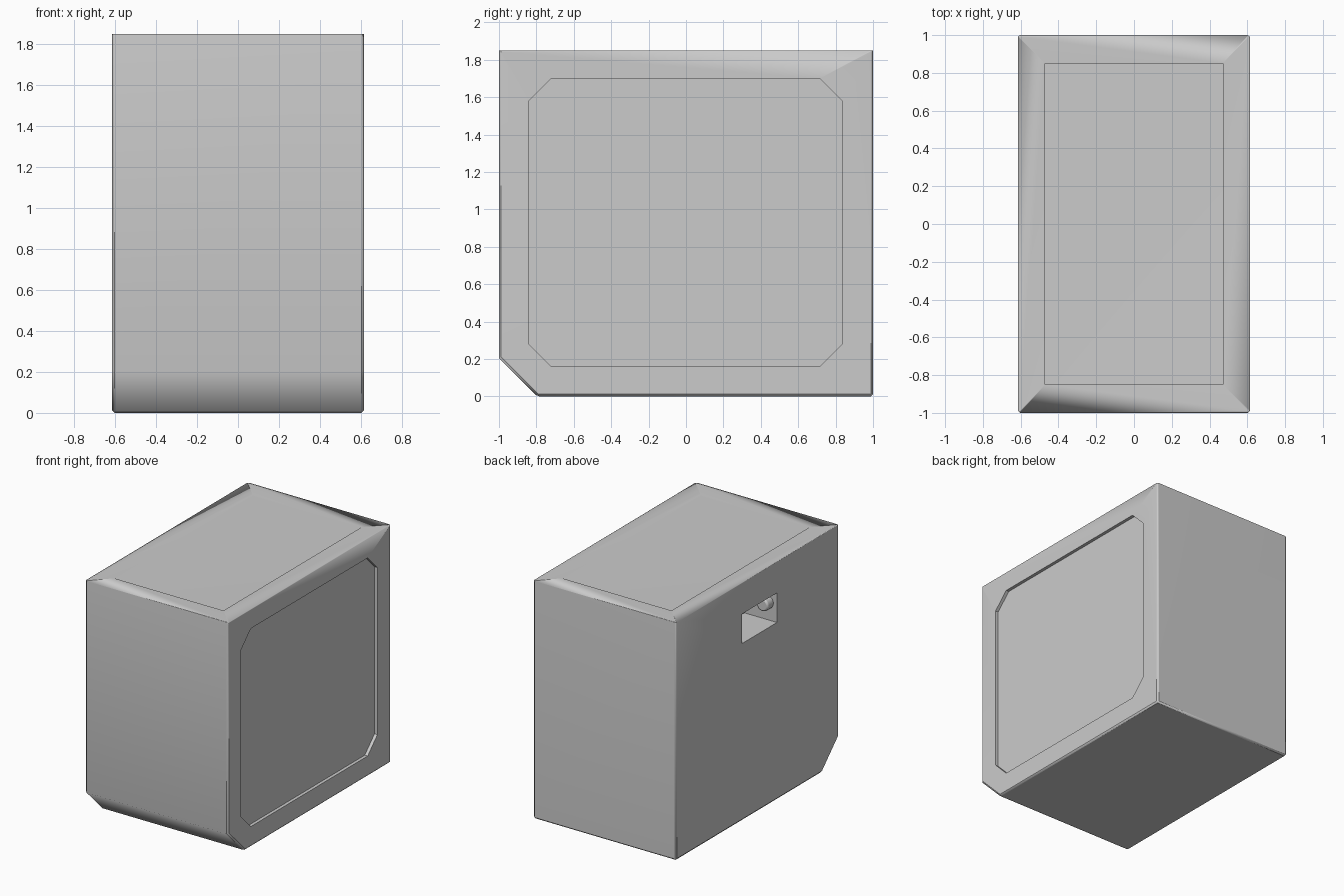
import bpy, bmesh
from math import radians
from mathutils import Vector

if "Cube" in bpy.data.objects:
    bpy.data.objects.remove(bpy.data.objects["Cube"])

W, D, H = 0.615, 1.0, 1.85          # half width, half depth, height
CUT = 0.205                         # front lower chamfer

gray = bpy.data.materials.new("light gray")
gray.use_nodes = True
gray.diffuse_color = (0.6, 0.6, 0.6, 1)
gray.node_tree.nodes["Principled BSDF"].inputs["Base Color"].default_value = (0.6, 0.6, 0.6, 1)

bm = bmesh.new()
bevel_weight = bm.edges.layers.float.new("bevel_weight_edge")


def ring(x, pts):
    return [bm.verts.new((x, y, z)) for y, z in pts]


def sharpen(*pairs, weight=0.0):
    for pair in pairs:
        edge = bm.edges.get(pair)
        edge.smooth = False
        edge[bevel_weight] = weight


def recess(loop, offset, crisp=True):
    """Pocket: a wall around the loop and a flat floor."""
    floor = [bm.verts.new(v.co + Vector(offset)) for v in loop]
    bm.faces.new(floor)
    n = len(loop)
    for i in range(n):
        j = (i + 1) % n
        bm.faces.new((loop[i], loop[j], floor[j], floor[i]))
        if crisp:
            sharpen((loop[i], loop[j]), (floor[i], floor[j]), (loop[i], floor[i]))


# Cabinet outline, shared by both sides: chamfer, bottom, back and front walls
outline = [(-D, CUT), (CUT - D, 0), (D, 0), (D, H), (-D, H)]
left = ring(W, outline)
right = ring(-W, outline)
for i in (0, 1, 2, 4):
    j = (i + 1) % 5
    bm.faces.new((left[i], left[j], right[j], right[i]))

# Top: mitred rim with a shallow sunken panel
ix, iy = W - 0.145, D - 0.15
rim = [left[3], left[4], right[4], right[3]]
inner = [bm.verts.new((x, y, H)) for x, y in ((ix, iy), (ix, -iy), (-ix, -iy), (-ix, iy))]
for i in range(4):
    j = (i + 1) % 4
    bm.faces.new((rim[i], rim[j], inner[j], inner[i]))
    sharpen((rim[i], inner[i]))
recess(inner, (0, 0, -0.008), crisp=False)

# Left side: border around a sunken panel with clipped corners
c, y0, y1, z0, z1 = 0.12, -0.84, 0.835, 0.16, 1.70
panel = ring(W, [(y0, z0 + c), (y0 + c, z0), (y1 - c, z0), (y1, z0 + c),
                 (y1, z1 - c), (y1 - c, z1), (y0 + c, z1), (y0, z1 - c)])
bm.faces.new((left[0], left[1], panel[1], panel[0]))
for k in range(3):
    corner, a, b = left[k + 2], panel[2 * k + 2], panel[2 * k + 3]
    bm.faces.new((left[k + 1], corner, a, panel[2 * k + 1]))
    bm.faces.new((corner, b, a))
bm.faces.new((left[4], left[0], panel[0], panel[7]))
recess(panel, (-0.025, 0, 0))

# Right side: plain wall around a deep socket pocket
hole = ring(-W, [(-0.24, 1.38), (0.19, 1.38), (0.19, 1.61), (-0.24, 1.61)])
ha, hb, hc, hd = hole
bm.faces.new((right[4], right[0], right[1], right[2], hb, ha, hd))
bm.faces.new((right[2], right[3], right[4], hd, hc, hb))
recess(hole, (0.28, 0, 0))

# Crisp, finely bevelled edges everywhere but the rim and the top of the chamfer
for side in (left, right):
    sharpen(*[(side[i], side[i + 1]) for i in range(3)], (side[4], side[0]), weight=1.0)
sharpen((left[1], right[1]), (left[2], right[2]), weight=1.0)

bmesh.ops.recalc_face_normals(bm, faces=bm.faces)
for f in bm.faces:
    f.smooth = True
mesh = bpy.data.meshes.new("cabinet")
bm.to_mesh(mesh)
bm.free()
mesh.materials.append(gray)
cabinet = bpy.data.objects.new("cabinet", mesh)
bpy.context.collection.objects.link(cabinet)
fine_bevel = cabinet.modifiers.new("fine bevel", "BEVEL")
fine_bevel.limit_method = "WEIGHT"
fine_bevel.width, fine_bevel.segments = 0.012, 1
weighted = cabinet.modifiers.new("weighted normals", "WEIGHTED_NORMAL")
weighted.mode = "FACE_AREA"
weighted.keep_sharp = True

# Round plug on the front wall of the pocket
bpy.ops.mesh.primitive_cylinder_add(vertices=20, radius=0.05, depth=0.08,
                                    location=(-W + 0.08, -0.21, 1.52),
                                    rotation=(radians(90), 0, 0))
plug = bpy.context.object
plug.name = "socket_plug"
plug.data.materials.append(gray)
rounded = plug.modifiers.new("rounded end", "BEVEL")
rounded.width, rounded.segments = 0.012, 2
bpy.ops.object.shade_smooth_by_angle(angle=radians(40))
